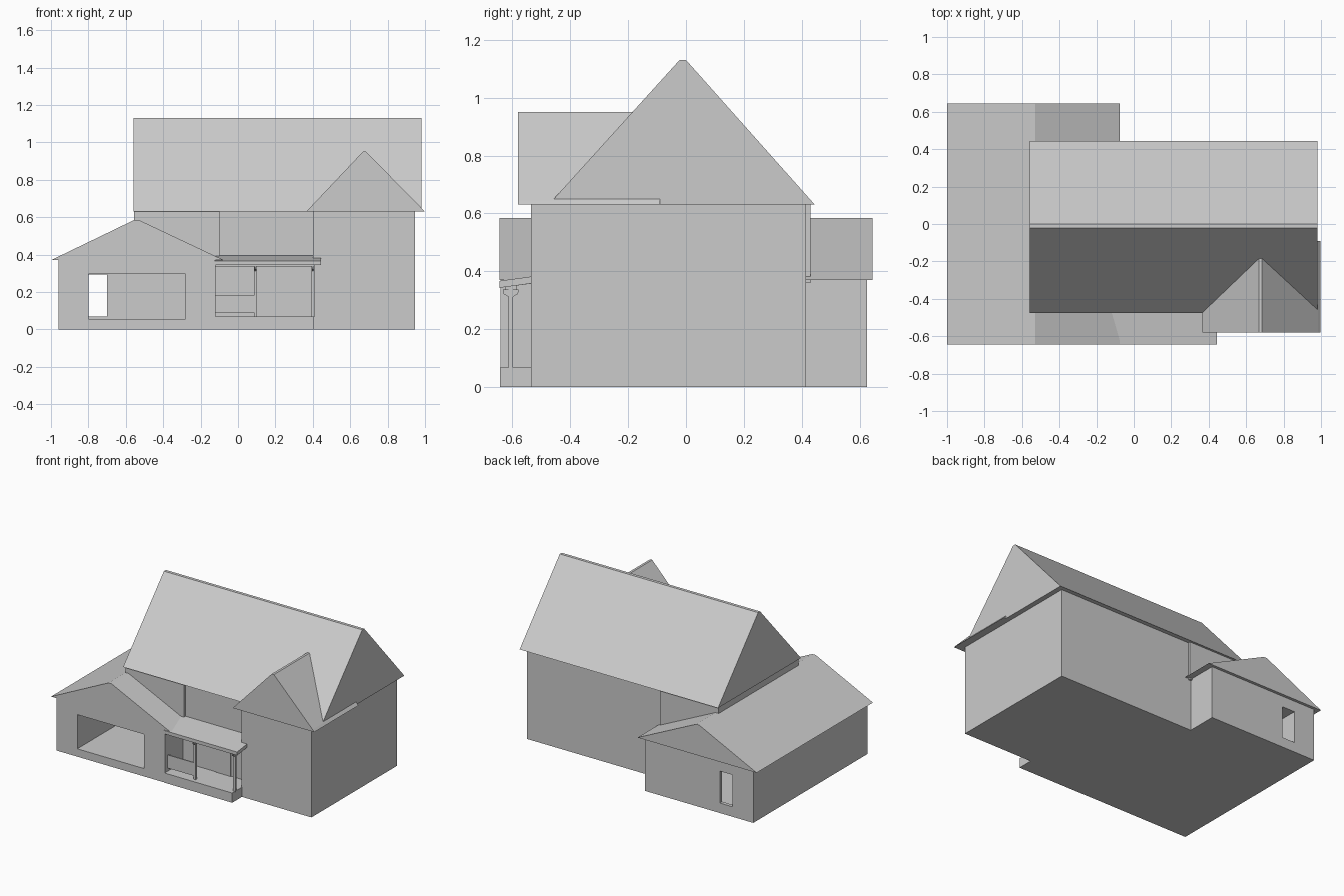
import bpy, bmesh
from mathutils import Vector

if "Cube" in bpy.data.objects:
    bpy.data.objects.remove(bpy.data.objects["Cube"])


def finish(name, bm):
    bmesh.ops.recalc_face_normals(bm, faces=bm.faces)
    me = bpy.data.meshes.new(name)
    bm.to_mesh(me)
    bm.free()
    ob = bpy.data.objects.new(name, me)
    bpy.context.collection.objects.link(ob)
    return ob


def prism(name, profile, axis, a, b):
    """Extrude a 2D profile along 'x' (profile = y,z) or 'y' (profile = x,z)."""
    bm = bmesh.new()
    point = (lambda u, v: (a, u, v)) if axis == 'x' else (lambda u, v: (u, a, v))
    face = bm.faces.new([bm.verts.new(point(u, v)) for u, v in profile])
    geom = bmesh.ops.extrude_face_region(bm, geom=[face])['geom']
    move = Vector((b - a, 0, 0)) if axis == 'x' else Vector((0, b - a, 0))
    bmesh.ops.translate(bm, vec=move, verts=[g for g in geom if isinstance(g, bmesh.types.BMVert)])
    return finish(name, bm)


def box(name, x, y, z):
    return prism(name, [(x[0], z[0]), (x[1], z[0]), (x[1], z[1]), (x[0], z[1])], 'y', *y)


def cut(target, name, x, y, z):
    cutter = box(name, x, y, z)
    cutter.hide_render = True
    cutter.hide_viewport = True
    cutter.display_type = 'WIRE'
    mod = target.modifiers.new(name, 'BOOLEAN')
    mod.operation = 'DIFFERENCE'
    mod.solver = 'EXACT'
    mod.object = cutter


# Main house: L-shaped body plus the slightly deeper upper left block
body = box("main_walls", (-0.12, 0.945), (-0.535, 0.415), (0, 0.63))
cut(body, "porch_recess_cutter", (-0.3, 0.402), (-0.7, -0.44), (-0.1, 0.8))
box("upper_left_walls", (-0.555, -0.10), (-0.455, 0.43), (0.36, 0.63))

# Main roof with a narrow flat ridge
prism("main_roof", [(-0.475, 0.63), (0.445, 0.63), (0.0, 1.13), (-0.022, 1.13)], 'x', -0.56, 0.98)

# Front gable running back into the main roof
prism("front_gable_roof", [(0.365, 0.63), (0.998, 0.63), (0.985, 0.645), (0.685, 0.95), (0.668, 0.95)],
      'y', -0.58, -0.09)

# Side wing with a wide front opening and a narrow back window
wing = box("wing_walls", (-0.96, -0.12), (-0.64, 0.625), (0, 0.37))
cut(wing, "front_opening_cutter", (-0.80, -0.28), (-0.8, 0.60), (0.055, 0.295))
cut(wing, "back_window_cutter", (-0.80, -0.70), (0.5, 0.8), (0.07, 0.294))
prism("wing_roof", [(-1.0, 0.37), (-0.075, 0.37), (-0.53, 0.585), (-0.555, 0.585)], 'y', -0.645, 0.645)

# Porch floor, beam and sloping roof
box("porch_floor", (-0.12, 0.405), (-0.643, -0.44), (0, 0.068))
box("porch_beam", (-0.12, 0.41), (-0.625, -0.585), (0.335, 0.352))
prism("porch_roof", [(-0.645, 0.343), (-0.44, 0.37), (-0.44, 0.395), (-0.645, 0.367)], 'x', -0.125, 0.402)
prism("porch_roof_end", [(-0.645, 0.343), (-0.535, 0.358), (-0.535, 0.382), (-0.645, 0.367)],
      'x', 0.402, 0.445)

# Porch posts, each with a pair of curved brackets
for i, px in enumerate((0.093, 0.40)):
    box(f"porch_post_{i + 1}", (px - 0.008, px + 0.008), (-0.613, -0.597), (0.065, 0.34))
    for side in (-1, 1):
        c = -0.605
        prism(f"post_bracket_{i + 1}_{'front' if side < 0 else 'back'}",
              [(c, 0.295), (c + side * 0.009, 0.313), (c + side * 0.025, 0.322),
               (c + side * 0.027, 0.337), (c, 0.337)], 'x', px - 0.004, px + 0.004)

# Railing panel and front door
box("porch_railing", (-0.12, 0.09), (-0.609, -0.601), (0.09, 0.182))
box("front_door", (0.14, 0.255), (-0.445, -0.438), (0.068, 0.31))
